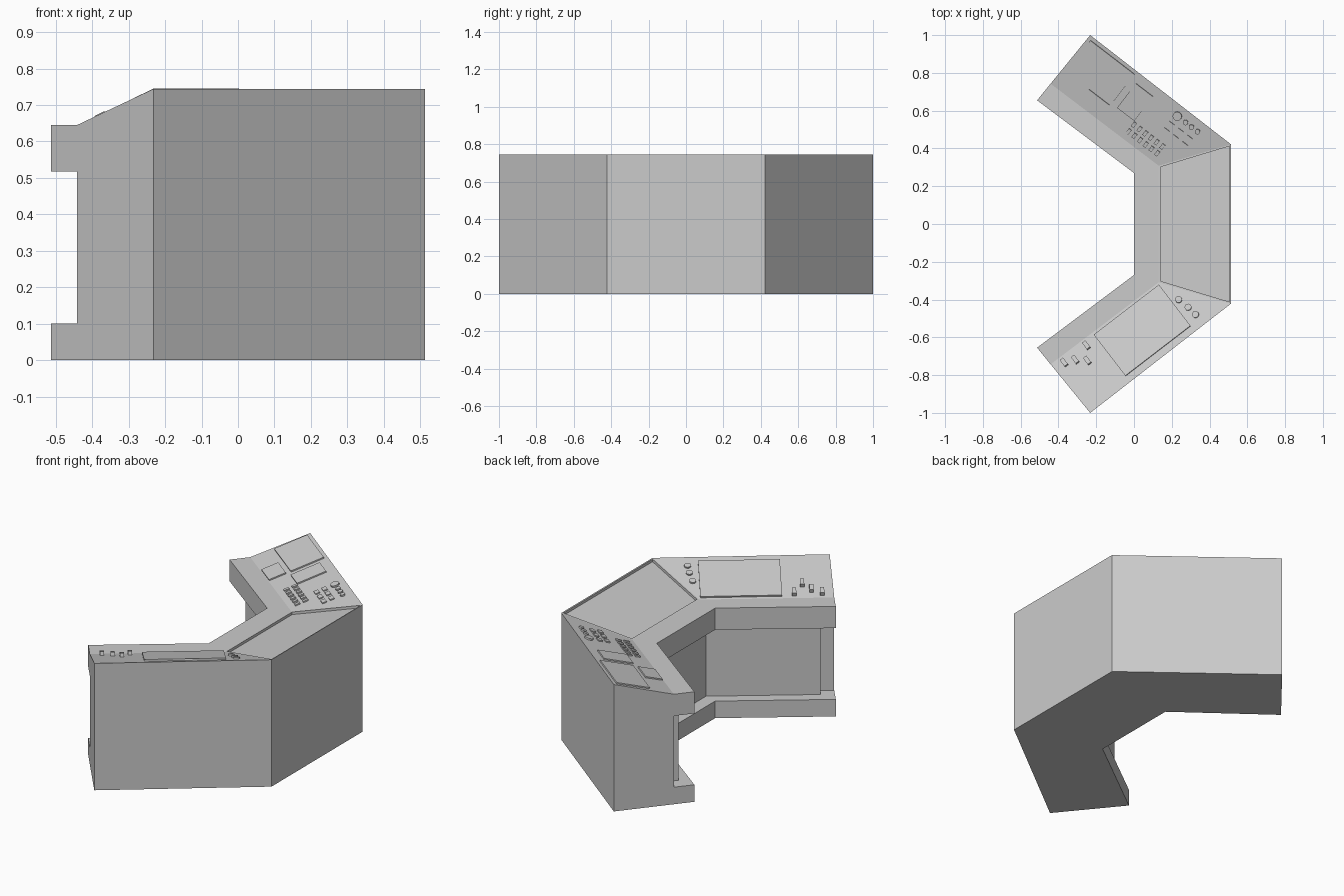
import bpy, bmesh, math
from mathutils import Matrix, Vector

if "Cube" in bpy.data.objects:
    bpy.data.objects.remove(bpy.data.objects["Cube"])

# Plan outline stations: (inner point, outer point), running round the desk
STATIONS = [((-0.513, -0.655), (-0.232, -1.0)), ((0, -0.27), (0.513, -0.422)),
            ((0, 0.27), (0.513, 0.422)), ((-0.513, 0.655), (-0.232, 1.0))]


def finish(name, bm):
    bmesh.ops.recalc_face_normals(bm, faces=bm.faces[:])
    me = bpy.data.meshes.new(name)
    bm.to_mesh(me)
    bm.free()
    ob = bpy.data.objects.new(name, me)
    bpy.context.collection.objects.link(ob)
    return ob


def loft(profile, stations):
    """Sweep a (depth fraction, height) profile through the stations."""
    bm = bmesh.new()
    rings = []
    for a, b in stations:
        a, b = Vector(a), Vector(b)
        rings.append([bm.verts.new((*a.lerp(b, f), z)) for f, z in profile])
    n = len(profile)
    grid = []
    for r0, r1 in zip(rings, rings[1:]):
        grid.append([bm.faces.new((r0[i], r0[(i + 1) % n], r1[(i + 1) % n], r1[i]))
                     for i in range(n)])
    bm.faces.new(rings[0])
    bm.faces.new(rings[-1][::-1])
    bmesh.ops.recalc_face_normals(bm, faces=bm.faces[:])
    return bm, grid


# Desk body with plinth, knee recess, flat ledge and sloping top
profile = [(0, 0), (0, 0.10), (0.255, 0.10), (0.255, 0.518), (0, 0.518),
           (0, 0.645), (0.255, 0.645), (1, 0.744), (1, 0)]
bm, grid = loft(profile, STATIONS)
# Sunken screen in the centre section
screen = grid[1][6]
bmesh.ops.inset_region(bm, faces=[screen], thickness=0.012)
low = bmesh.ops.extrude_discrete_faces(bm, faces=[screen])["faces"][0]
bmesh.ops.translate(bm, verts=low.verts[:], vec=(0, 0, -0.015))
finish("desk_body", bm)

# Raised kick panel inside the knee recess, stopping short of both ends
inset = [tuple(tuple(Vector(p).lerp(Vector(q), 0.11)) for p, q in zip(s, t))
         for s, t in ((STATIONS[0], STATIONS[1]), (STATIONS[3], STATIONS[2]))]
bm, _ = loft([(0.145, 0.098), (0.145, 0.52), (0.27, 0.52), (0.27, 0.098)],
             [inset[0], STATIONS[1], STATIONS[2], inset[1]])
finish("kick_panel", bm)


def wing_frame(s, d, side):
    """Frame on a wing's slope: s along it from the open end, d deep from the inner edge."""
    m, n = Vector((0.793, -0.609, 0)), Vector((0.609, 0.793, 0))
    k = 0.099 / 0.328
    p = Vector((-0.513, 0.655, 0)) + s * m + d * n
    p.z = 0.645 + k * (d - 0.111)
    v = (n + Vector((0, 0, k))).normalized()
    w = m.cross(v).normalized()
    mat = Matrix((m, v, w)).transposed().to_4x4()
    mat.translation = p
    return Matrix.Diagonal((1, side, 1, 1)) @ mat


def slab(name, side, s0, s1, d0, d1, h):
    bm = bmesh.new()
    bmesh.ops.create_cube(bm, size=1)
    size = Matrix.Diagonal((s1 - s0, (d1 - d0) * 1.045, h + 0.01, 1))
    lift = Matrix.Translation((0, 0, (h - 0.01) / 2))
    bm.transform(wing_frame((s0 + s1) / 2, (d0 + d1) / 2, side) @ lift @ size)
    return finish(name, bm)


def knob(name, side, s, d, r, h):
    bm = bmesh.new()
    bmesh.ops.create_cone(bm, cap_ends=True, segments=16, radius1=r, radius2=r,
                          depth=h + 0.01)
    bm.transform(wing_frame(s, d, side) @ Matrix.Translation((0, 0, (h - 0.01) / 2)))
    return finish(name, bm)


# Back wing: three display plates
slab("large_display", 1, 0.03, 0.325, 0.24, 0.424, 0.006)
slab("small_display", 1, 0.185, 0.32, 0.12, 0.214, 0.006)
slab("side_display", 1, 0.36, 0.475, 0.228, 0.39, 0.006)

# Back wing: dial row
for i, (s, r) in enumerate([(0.64, 0.024), (0.695, 0.014), (0.735, 0.014), (0.775, 0.014)]):
    knob(f"dial_{i}", 1, s, 0.386, r, 0.008)

# Back wing: button blocks
for j, d in enumerate((0.285, 0.328)):
    for i in range(3):
        s = 0.64 + 0.06 * i
        slab(f"button_{j}_{i}", 1, s - 0.018, s + 0.018, d - 0.012, d + 0.012, 0.005)
for j, d in enumerate((0.165, 0.21)):
    for i in range(6):
        s = 0.485 + 0.038 * i
        slab(f"switch_{j}_{i}", 1, s - 0.009, s + 0.009, d - 0.014, d + 0.014, 0.006)

# Front wing: wide display, levers and knobs
slab("wide_display", -1, 0.28, 0.715, 0.13, 0.404, 0.008)
for i, (s, d) in enumerate([(0.066, 0.151), (0.122, 0.175), (0.17, 0.218), (0.215, 0.151)]):
    slab(f"lever_{i}", -1, s - 0.011, s + 0.011, d - 0.021, d + 0.021, 0.02)
for i, (s, d) in enumerate([(0.75, 0.255), (0.765, 0.318), (0.772, 0.372)]):
    knob(f"knob_{i}", -1, s, d, 0.018, 0.008)
